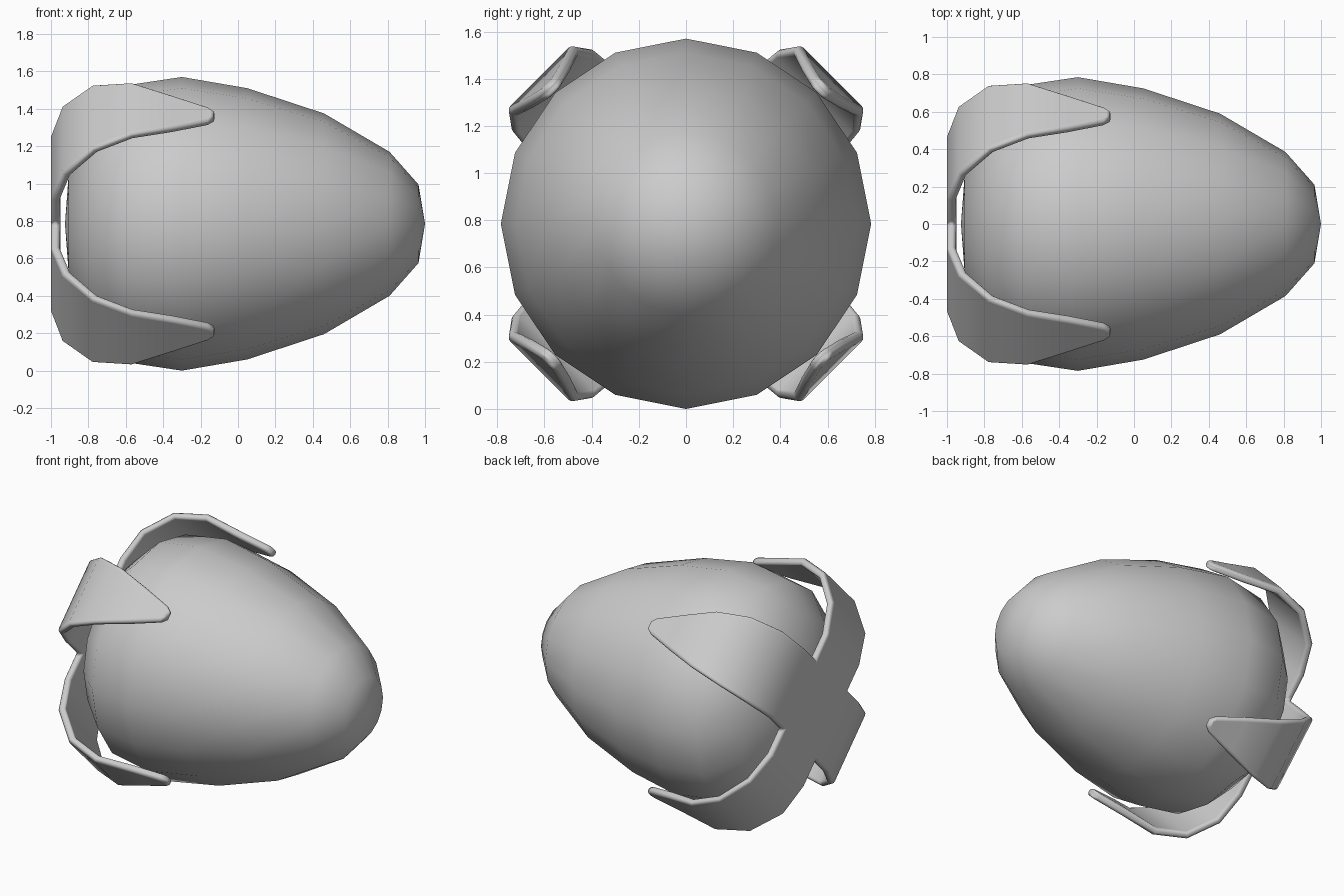
import bpy, bmesh, math
from mathutils import Vector

if "Cube" in bpy.data.objects:
    bpy.data.objects.remove(bpy.data.objects["Cube"])

AXIS_Z = 0.785


def finish(name, bm):
    mesh = bpy.data.meshes.new(name)
    bm.to_mesh(mesh)
    bm.free()
    mesh.shade_smooth()
    obj = bpy.data.objects.new(name, mesh)
    bpy.context.collection.objects.link(obj)
    return obj


# Egg-shaped body: (x, radius) profile spun round the long axis in 16 sides
profile = [(1.0, 0), (0.965, 0.21), (0.81, 0.385), (0.46, 0.59), (0.05, 0.725),
           (-0.3, 0.785), (-0.6, 0.74), (-0.8, 0.55), (-0.905, 0.27), (-0.925, 0)]
bm = bmesh.new()
verts = [bm.verts.new((x, 0, AXIS_Z + r)) for x, r in profile]
edges = [bm.edges.new(pair) for pair in zip(verts, verts[1:])]
bmesh.ops.spin(bm, geom=verts + edges, cent=(0, 0, AXIS_Z), axis=(1, 0, 0),
               angle=math.tau, steps=16, use_merge=True)
bmesh.ops.remove_doubles(bm, verts=bm.verts, dist=0.001)
bmesh.ops.recalc_face_normals(bm, faces=bm.faces)
finish("body", bm)

# Cross of four curved leaves: (x, distance from axis, half width)
leaf = [(-1, 0.25, 0.25), (-1, 0.43, 0.25), (-0.94, 0.64, 0.258), (-0.78, 0.815, 0.242),
        (-0.57, 0.88, 0.197), (-0.35, 0.855, 0.125), (-0.16, 0.838, 0.055),
        (-0.125, 0.835, 0.025)]
bm = bmesh.new()
for k in range(4):
    a = math.radians(45 + 90 * k)
    out = Vector((0, math.cos(a), math.sin(a)))
    side = Vector((0, -math.sin(a), math.cos(a)))
    rows = []
    for x, u, t in leaf:
        mid = Vector((x, 0, AXIS_Z)) + out * u
        rows.append((bm.verts.new(mid - side * t), bm.verts.new(mid + side * t)))
    for (p, q), (r, s) in zip(rows, rows[1:]):
        bm.faces.new((p, q, s, r))
bmesh.ops.remove_doubles(bm, verts=bm.verts, dist=0.001)

# Square where the leaves meet
hub = [v for v in bm.verts if len(v.link_faces) == 2
       and math.hypot(v.co.y, v.co.z - AXIS_Z) < 0.4]
hub.sort(key=lambda v: math.atan2(v.co.z - AXIS_Z, v.co.y))
centre = bm.faces.new(hub)
bmesh.ops.recalc_face_normals(bm, faces=bm.faces)
centre.normal_update()
if centre.normal.x > 0:
    bmesh.ops.reverse_faces(bm, faces=bm.faces)
calyx = finish("calyx_leaves", bm)

# Thickness and rounded rims
solid = calyx.modifiers.new("thickness", 'SOLIDIFY')
solid.thickness = 0.05
solid.offset = -1
bevel = calyx.modifiers.new("rounded_rim", 'BEVEL')
bevel.width = 0.022
bevel.segments = 3
bevel.limit_method = 'ANGLE'
bevel.angle_limit = math.radians(50)
bevel.harden_normals = True
